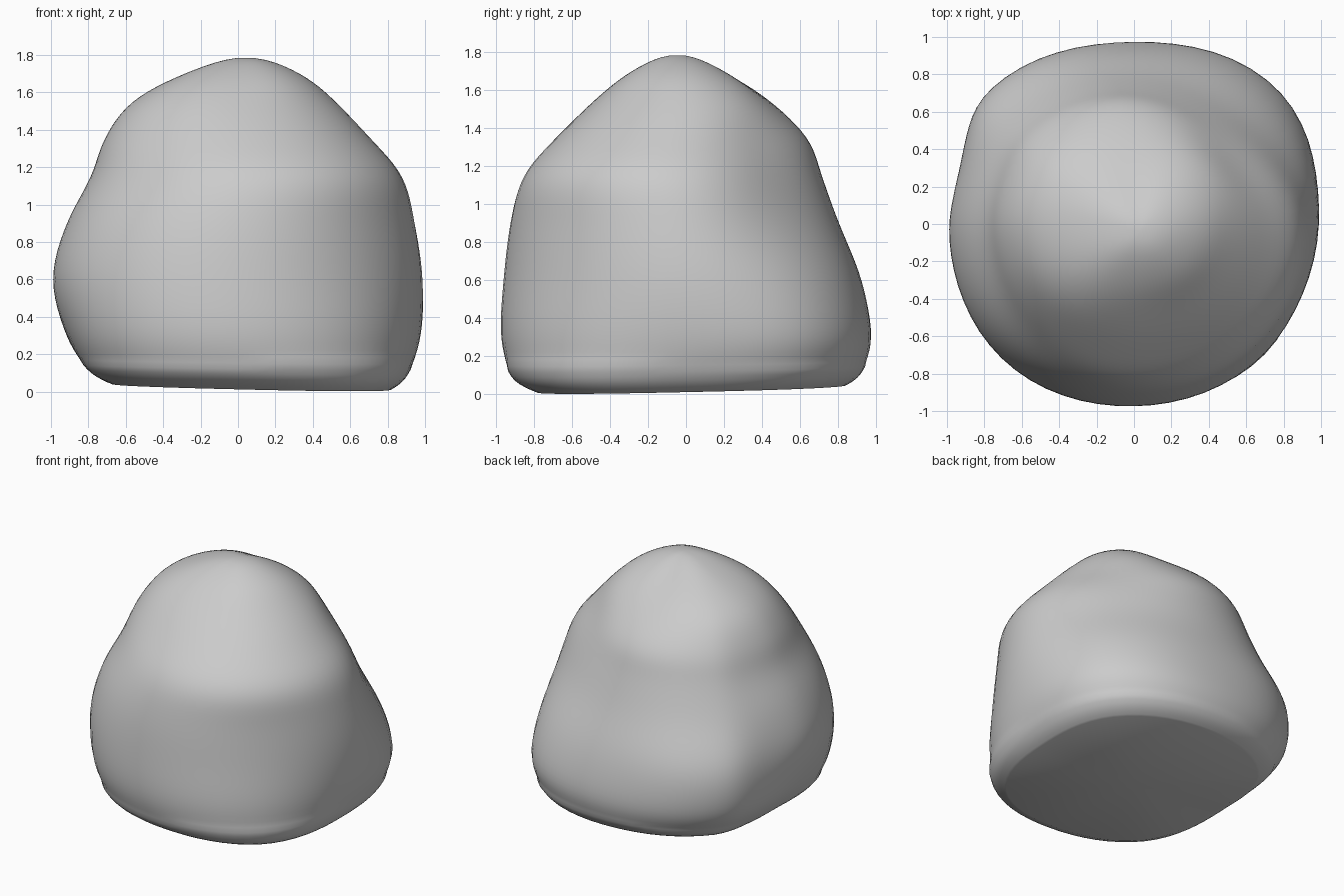
import bpy, bmesh
from math import cos, sin, radians
from mathutils import Vector

if "Cube" in bpy.data.objects:
    bpy.data.objects.remove(bpy.data.objects["Cube"])

# Contour rings: height -> radius along nine directions, starting at +x and turning to +y
ANGLES = (0, 41, 90, 138, 161, 184, 225, 270, 315, 360)
RINGS = [
    (0.03, (.82, .90, .84, .84, .74, .68, .79, .78, .87)),
    (0.11, (.91, 1.00, .93, .95, .84, .81, .92, .92, .97)),
    (0.30, (.98, 1.08, .985, 1.055, .96, .92, 1.01, .985, 1.0)),
    (0.60, (1.0, 1.0, .93, 1.055, .98, 1.005, 1.02, .97, .97)),
    (0.90, (.96, .835, .81, .90, .90, .925, .95, .935, .94)),
    (1.15, (.89, .72, .72, .79, .78, .79, .82, .865, .91)),
    (1.35, (.72, .61, .645, .71, .71, .72, .71, .69, .73)),
    (1.55, (.53, .49, .43, .54, .57, .57, .55, .48, .51)),
    (1.70, (.34, .28, .19, .25, .28, .29, .32, .29, .33)),
]
APEX = Vector((.05, -.05, 1.797))
AROUND, UP = 8, 6    # subdivisions between control points


def spline(a, b, c, d, t):
    """Catmull-Rom interpolation between b and c."""
    return b + .5 * t * (c - a + t * (2*a - 5*b + 4*c - d + t * (3*(b - c) + d - a)))


def ring(z, radii):
    """Smooth closed contour through the given radii."""
    pts, m = [], len(radii)
    for k in range(m):
        r = [radii[(k + j) % m] for j in (-1, 0, 1, 2)]
        for s in range(AROUND):
            t = s / AROUND
            a = radians(ANGLES[k] + t * (ANGLES[k + 1] - ANGLES[k]))
            rad = spline(*r, t)
            x, y = rad * cos(a), rad * sin(a)
            tilt = .025 * (y - x) * max(0, 1 - z / .3)   # slightly tilted underside
            pts.append(Vector((x, y, z + tilt)))
    return pts


# Boulder skin: loft the contours upwards with splines
rows = [ring(z, r) for z, r in RINGS]
n = len(rows[0])
rows.insert(0, [p * .93 for p in rows[0]])
rows.append([APEX] * n)
rows.append([Vector((2*APEX.x - p.x, 2*APEX.y - p.y, p.z)) for p in rows[-2]])  # flat summit

bm = bmesh.new()
loops = []
for k in range(1, len(rows) - 2):
    for s in range(UP):
        loops.append([bm.verts.new(spline(*(rows[k + j][i] for j in (-1, 0, 1, 2)), s / UP))
                      for i in range(n)])
for lo, hi in zip(loops, loops[1:]):
    for i in range(n):
        j = (i + 1) % n
        bm.faces.new((lo[i], lo[j], hi[j], hi[i]))

# Closed top and flat base
top, base = bm.verts.new(APEX), bm.verts.new((0, 0, .025))
for i in range(n):
    j = (i + 1) % n
    bm.faces.new((loops[-1][i], loops[-1][j], top))
    bm.faces.new((loops[0][j], loops[0][i], base))

# Soften the spline ripples
for _ in range(10):
    bmesh.ops.smooth_vert(bm, verts=[v for v in bm.verts if v.co.z > .15], factor=.5,
                          use_axis_x=True, use_axis_y=True, use_axis_z=True)
for f in bm.faces:
    f.smooth = True
mesh = bpy.data.meshes.new("boulder")
bm.to_mesh(mesh)
bm.free()
bpy.context.collection.objects.link(bpy.data.objects.new("boulder", mesh))
